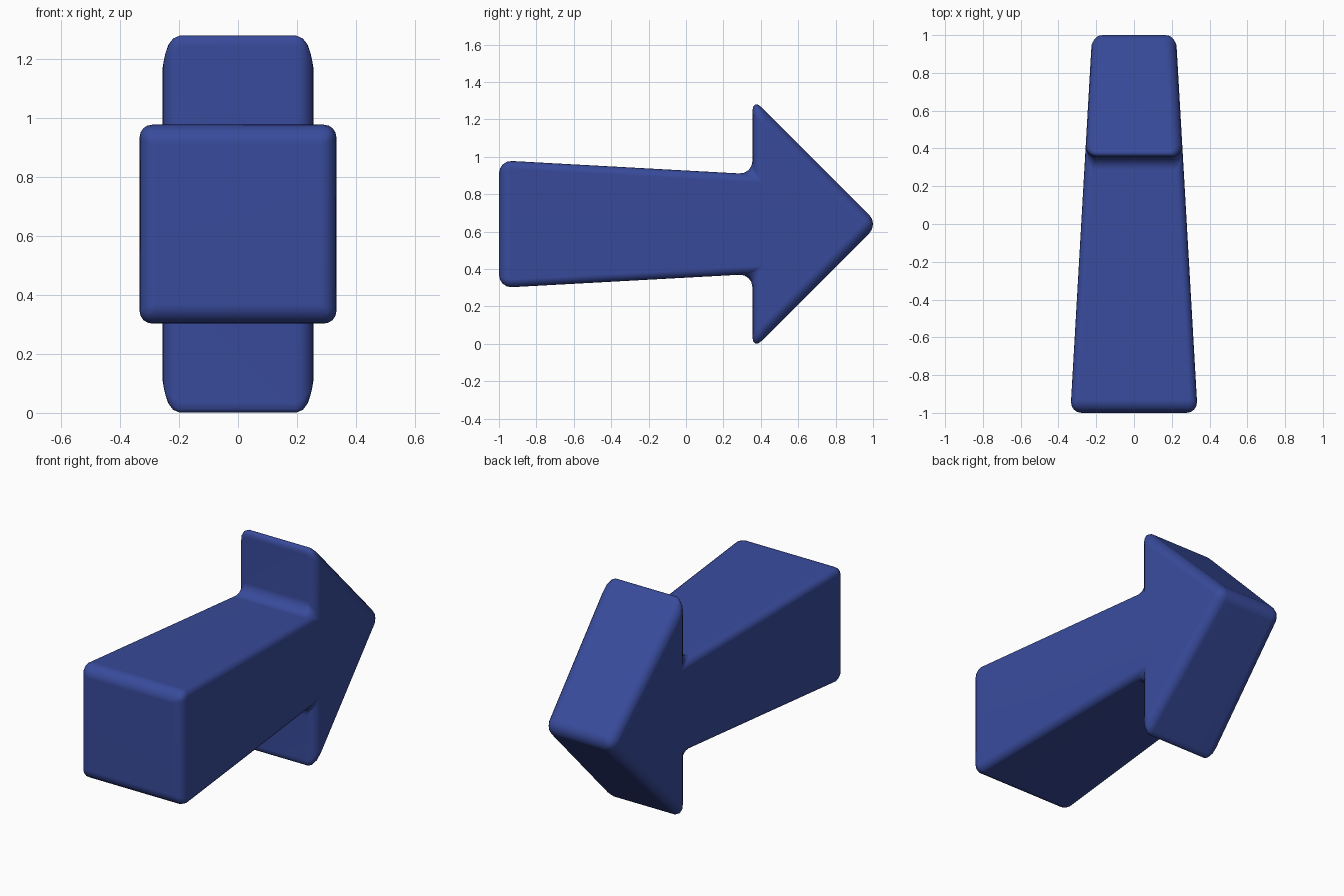
import bpy
import bmesh

if "Cube" in bpy.data.objects:
    bpy.data.objects.remove(bpy.data.objects["Cube"])

MID = 0.64       # height of the arrow axis
NECK = 0.355     # where the shaft meets the head


def half_width(y):
    # the whole arrow narrows evenly towards its tip
    return 0.337 - 0.0575 * (y + 1)


# Side outline (y, z): upper half, then mirrored below the axis
upper = [(-1.0, 0.341), (NECK, 0.267), (NECK, 0.674)]
outline = upper + [(1.029, 0.0)] + [(y, -z) for y, z in reversed(upper)]

# Arrow body: two tapered sides joined by a band of faces
bm = bmesh.new()
sides = [[bm.verts.new((s * half_width(y), y, MID + z)) for y, z in outline]
         for s in (-1, 1)]
left, right = sides
n = len(outline)
bm.faces.new(left)
bm.faces.new(right)
for i in range(n):
    j = (i + 1) % n
    bm.faces.new((left[i], left[j], right[j], right[i]))
bmesh.ops.recalc_face_normals(bm, faces=bm.faces)

# Rounding strength: full across the outline, softer along the rims
weight = bm.edges.layers.float.new("bevel_weight_edge")
for e in bm.edges:
    a, b = (v.co for v in e.verts)
    if a.x * b.x < 0:
        e[weight] = 1.0
    elif min(a.y, b.y) < -0.9 and max(a.y, b.y) > 0:
        e[weight] = 0.6
    else:
        e[weight] = 0.85
for f in bm.faces:
    f.smooth = True

mesh = bpy.data.meshes.new("arrow")
bm.to_mesh(mesh)
bm.free()
arrow = bpy.data.objects.new("arrow", mesh)
bpy.context.collection.objects.link(arrow)

# Rounded edges with clean flat shading on the large faces
bevel = arrow.modifiers.new("rounded_edges", 'BEVEL')
bevel.limit_method = 'WEIGHT'
bevel.width = 0.07
bevel.segments = 4
arrow.modifiers.new("flat_face_shading", 'WEIGHTED_NORMAL')

# Blue material
blue = bpy.data.materials.new("blue")
blue.diffuse_color = (0.04, 0.07, 0.33, 1)
blue.use_nodes = True
blue.node_tree.nodes["Principled BSDF"].inputs["Base Color"].default_value = blue.diffuse_color
mesh.materials.append(blue)
